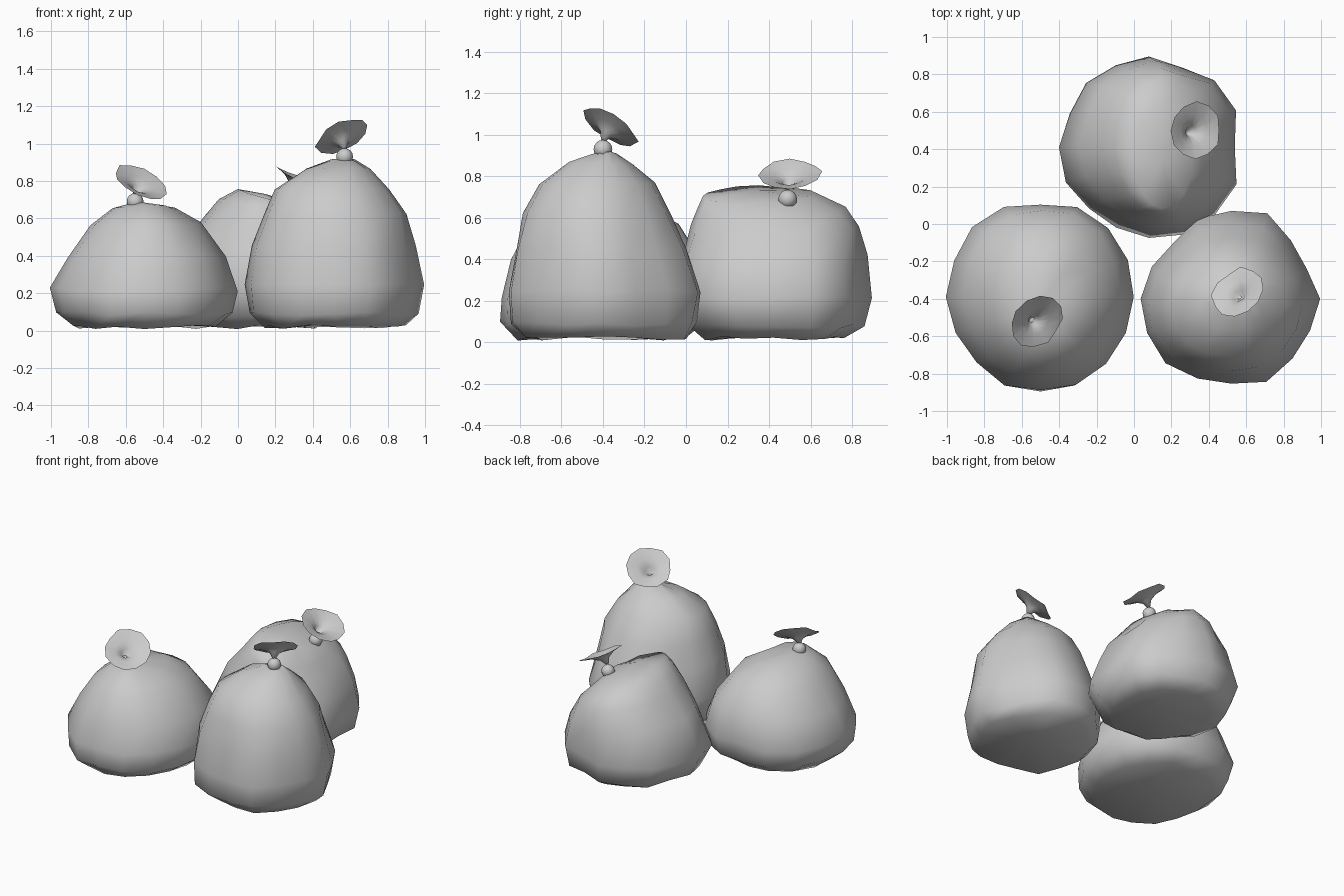
import bpy, bmesh, math, random
from mathutils import Vector

if "Cube" in bpy.data.objects:
    bpy.data.objects.remove(bpy.data.objects["Cube"])

grey = bpy.data.materials.new("bag grey")
grey.use_nodes = True
grey.diffuse_color = (0.6, 0.6, 0.6, 1)
grey.node_tree.nodes["Principled BSDF"].inputs["Base Color"].default_value = grey.diffuse_color


def finish(bm, name):
    """Turn a bmesh into a smooth grey object."""
    bmesh.ops.recalc_face_normals(bm, faces=bm.faces)
    mesh = bpy.data.meshes.new(name)
    bm.to_mesh(mesh)
    bm.free()
    mesh.materials.append(grey)
    mesh.shade_smooth()
    obj = bpy.data.objects.new(name, mesh)
    bpy.context.collection.objects.link(obj)


def bridge(bm, rings):
    """Join neighbouring closed rings with quads."""
    for low, high in zip(rings, rings[1:]):
        n = len(low)
        for i in range(n):
            j = (i + 1) % n
            bm.faces.new((low[i], low[j], high[j], high[i]))


def cap(bm, ring, point):
    """Close a ring with a fan of triangles."""
    tip = bm.verts.new(point)
    for i in range(len(ring)):
        bm.faces.new((ring[i], ring[(i + 1) % len(ring)], tip))


def bag(name, levels, top, bulges, seed, slope=0.0):
    """Loft a lumpy sack.

    Each level is z, min x, max x, min y, max y.
    Bulges are percent swellings (or dents) around the sack, from +x.
    """
    rng = random.Random(seed)
    bm = bmesh.new()
    rings = []
    for k, (z, x0, x1, y0, y1) in enumerate(levels):
        lean = slope * k / len(levels) if k > 2 else 0
        # Dents are deepest around the belly and fade towards the neck
        fade = 1 if k < 4 else 0.5
        ring = []
        for i, bulge in enumerate(bulges):
            a = math.tau * i / len(bulges)
            r = (1 + fade * bulge / 100) * rng.uniform(0.99, 1.015)
            x = math.cos(a) * r * (x1 - x0) / 2
            y = math.sin(a) * r * (y1 - y0) / 2
            dz = rng.uniform(-0.012, 0.01)
            ring.append(bm.verts.new(((x0 + x1) / 2 + x, (y0 + y1) / 2 + y,
                                      z + lean * x + dz)))
        rings.append(ring)
    bridge(bm, rings)
    # Underside, slightly hollow in the middle
    z, x0, x1, y0, y1 = levels[0]
    cap(bm, rings[0], ((x0 + x1) / 2, (y0 + y1) / 2, 0.04))
    cap(bm, rings[-1], top)
    finish(bm, name)


def knot(name, centre):
    bm = bmesh.new()
    bmesh.ops.create_uvsphere(bm, u_segments=12, v_segments=8, radius=0.045)
    bmesh.ops.translate(bm, verts=bm.verts, vec=centre)
    finish(bm, name)


def frill(name, root, rim, normal, seed):
    """Flared, wavy neck opening from the knot to a tilted rim."""
    rng = random.Random(seed)
    root, rim = Vector(root), Vector(rim)
    turn = Vector((0, 0, 1)).rotation_difference(Vector(normal))
    bm = bmesh.new()
    wave = [rng.uniform(0.95, 1.05) for _ in range(12)]
    rings = []
    for t, radius in ((0, 0.012), (0.45, 0.032), (0.8, 0.08), (1, 0.15)):
        ring = []
        for i, w in enumerate(wave):
            a = math.tau * i / len(wave)
            flat = Vector((math.cos(a) * radius * w, math.sin(a) * radius * w,
                           (w - 1) * radius))
            ring.append(bm.verts.new(root.lerp(rim, t) + turn @ flat))
        rings.append(ring)
    bridge(bm, rings)
    cap(bm, rings[0], root)
    finish(bm, name)


# Squat bag on the front, -x side
bag("squat_bag", [
    (0.02, -0.88, -0.12, -0.82, 0.0), (0.09, -0.97, -0.03, -0.9, 0.09),
    (0.22, -1.0, 0.0, -0.9, 0.12), (0.4, -0.91, -0.07, -0.85, 0.08),
    (0.57, -0.79, -0.2, -0.76, -0.03), (0.66, -0.67, -0.34, -0.64, -0.2),
], (-0.54, -0.5, 0.69),
    (0, 0, 3, 2, -3, 1, 3, -1, 0, -2, -3, 0, -2, -1, 0, -1), 3)
knot("squat_bag_knot", (-0.55, -0.51, 0.69))
frill("squat_bag_frill", (-0.55, -0.51, 0.73), (-0.52, -0.52, 0.79), (0.4, -0.45, 0.8), 5)

# Tall bag on the front, +x side
bag("tall_bag", [
    (0.02, 0.14, 0.9, -0.79, 0.0), (0.09, 0.06, 0.96, -0.86, 0.05),
    (0.25, 0.04, 1.0, -0.87, 0.07), (0.45, 0.08, 0.95, -0.83, 0.0),
    (0.62, 0.14, 0.9, -0.79, -0.07), (0.76, 0.2, 0.81, -0.71, -0.15),
    (0.86, 0.35, 0.71, -0.57, -0.26), (0.91, 0.5, 0.63, -0.46, -0.34),
], (0.57, -0.4, 0.92),
    (0, -9, -6, 4, 0, -2, -9, -4, 0, 2, 4, -2, -4, 3, -3, -5), 8)
knot("tall_bag_knot", (0.57, -0.4, 0.93))
frill("tall_bag_frill", (0.57, -0.4, 0.975), (0.555, -0.365, 1.04), (-0.4, 0.5, 0.77), 9)

# Slumped bag at the back, its crown sloping towards the tied neck
bag("slumped_bag", [
    (0.02, -0.2, 0.42, 0.08, 0.76), (0.08, -0.33, 0.52, 0.0, 0.86),
    (0.22, -0.4, 0.56, -0.08, 0.9), (0.42, -0.29, 0.51, -0.02, 0.87),
    (0.56, -0.17, 0.45, 0.02, 0.83), (0.65, -0.1, 0.37, 0.05, 0.77),
    (0.71, 0.0, 0.31, 0.08, 0.62),
], (0.15, 0.34, 0.73),
    (-4, 5, 4, -5, 0, -3, 0, -4, 0, 0, -5, -5, -2, 4, 3, 6), 12, -0.33)
knot("slumped_bag_knot", (0.28, 0.49, 0.69))
frill("slumped_bag_frill", (0.285, 0.49, 0.74), (0.33, 0.5, 0.81), (0.45, -0.05, 0.85), 14)
